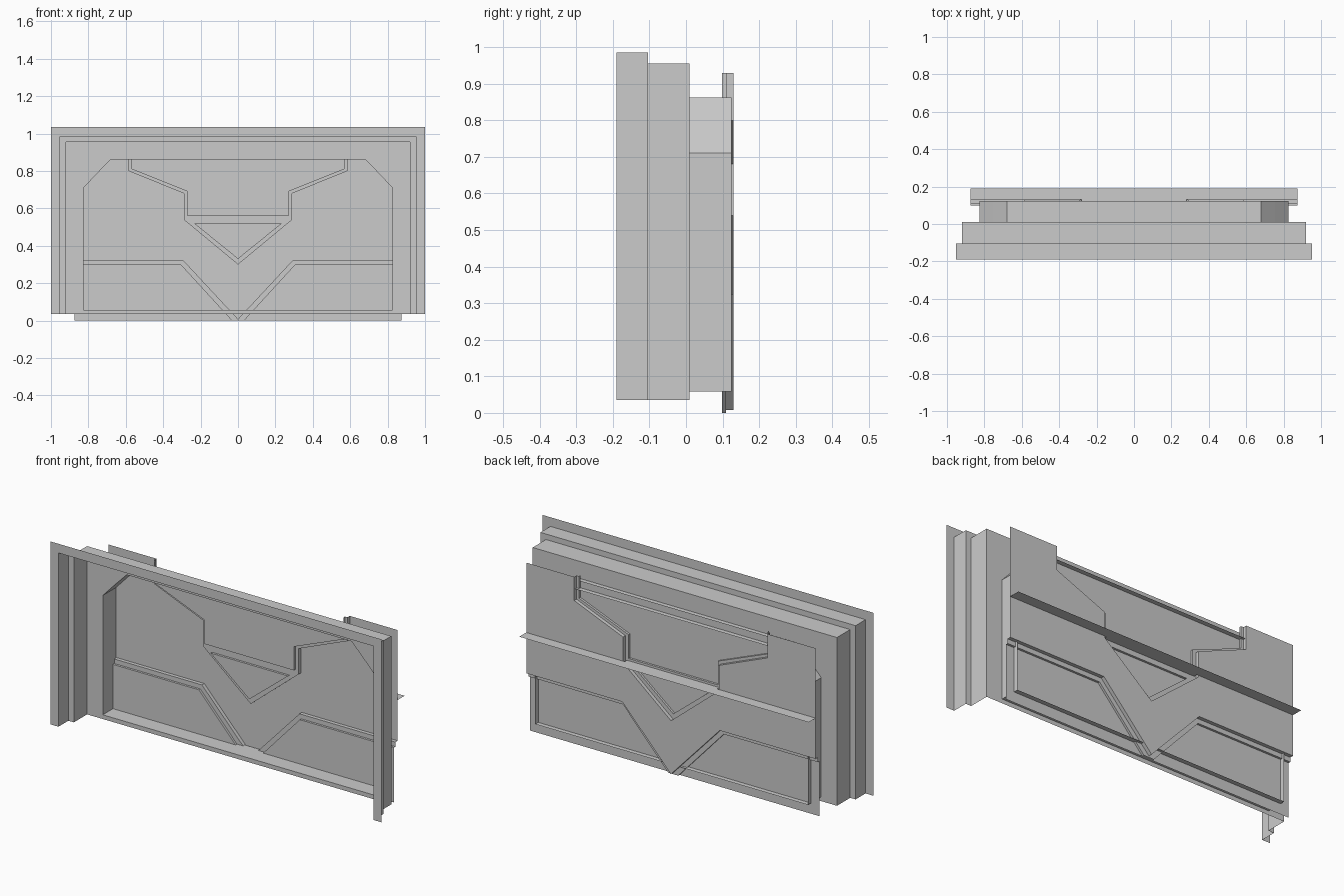
import bpy, bmesh

if "Cube" in bpy.data.objects:
    bpy.data.objects.remove(bpy.data.objects["Cube"])

# depths of the door layers: back plate, stepped ledge, front panels
Y_PLATE, Y_LEDGE, Y_PANEL = 0.13, 0.11, 0.098


def make(name, faces):
    """Right half from face corner lists, mirrored across x = 0."""
    bm = bmesh.new()
    for f in faces:
        bm.faces.new([bm.verts.new(p) for p in f])
    bmesh.ops.remove_doubles(bm, verts=bm.verts, dist=1e-4)
    bmesh.ops.recalc_face_normals(bm, faces=bm.faces)
    me = bpy.data.meshes.new(name)
    bm.to_mesh(me)
    bm.free()
    ob = bpy.data.objects.new(name, me)
    bpy.context.collection.objects.link(ob)
    m = ob.modifiers.new("Mirror", 'MIRROR')
    m.merge_threshold = 0.0005
    return ob


def flat(pts, y):
    return [[(x, y, z) for x, z in pts]]


def loft(a, ya, b, yb):
    return [[(a[i][0], ya, a[i][1]), (a[i + 1][0], ya, a[i + 1][1]),
             (b[i + 1][0], yb, b[i + 1][1]), (b[i][0], yb, b[i][1])]
            for i in range(len(a) - 1)]


def wall(path, y0, y1):
    return loft(path, y0, path, y1)


# stepped door frame, open at the bottom
def arch(x, top):
    return [(0, top), (0.68, top), (x, top), (x, 0.71), (x, 0.035)]


rim, step1, step2 = arch(1.0, 1.035), arch(0.953, 0.985), arch(0.92, 0.955)
sleeve = [(0, 0.862), (0.68, 0.862), (0.755, 0.785), (0.825, 0.71), (0.825, 0.058), (0, 0.058)]
make("door_frame",
     loft(rim, -0.19, step1, -0.19) + wall(step1, -0.19, -0.104)
     + loft(step1, -0.104, step2, -0.104) + wall(step2, -0.104, 0.01)
     + loft(step2 + [(0, 0.035)], 0.01, sleeve, 0.01) + wall(sleeve, 0.01, 0.124))

# main door plate with stepped edges around its cut-outs
top_cut = [(0.585, 0.93), (0.585, 0.80), (0.29, 0.68), (0.29, 0.54), (0, 0.30)]
low_cut = [(0.875, 0.325), (0.295, 0.325), (0, 0.008)]
make("door_plate",
     flat(top_cut + low_cut[::-1] + [(0.875, 0.93)], Y_PLATE)
     + wall(top_cut, Y_PLATE, Y_LEDGE) + wall(low_cut, Y_PLATE, Y_LEDGE))

mid_edge = [(0, 0.56), (0.27, 0.56), (0.27, 0.69), (0.57, 0.81), (0.57, 0.93)]
tri_edge = [(0, 0.33), (0.235, 0.52), (0, 0.52)]
low_edge = [(0.03, 0), (0.305, 0.30), (0.875, 0.30)]
make("door_ledges",
     flat(top_cut + tri_edge + mid_edge, Y_LEDGE)
     + flat(low_cut + [(0, 0)] + low_edge, Y_LEDGE)
     + wall(mid_edge, Y_LEDGE, Y_PANEL) + wall(tri_edge, Y_LEDGE, Y_PANEL)
     + wall(low_edge, Y_LEDGE, Y_PANEL))

# panels set into the cut-outs
make("upper_panel", flat(mid_edge[:-1] + [(0.57, 0.90), (0, 0.90)], Y_PANEL))
make("triangle_panel", flat(tri_edge, Y_PANEL))
make("lower_panels", flat(low_edge + [(0.875, 0)], Y_PANEL))

# horizontal fin across the back
make("back_fin", [[(0, Y_LEDGE, 0.548), (0.28, Y_LEDGE, 0.548), (0.28, Y_PLATE, 0.548),
                   (0.875, Y_PLATE, 0.548), (0.875, 0.19, 0.548), (0, 0.19, 0.548)]])
